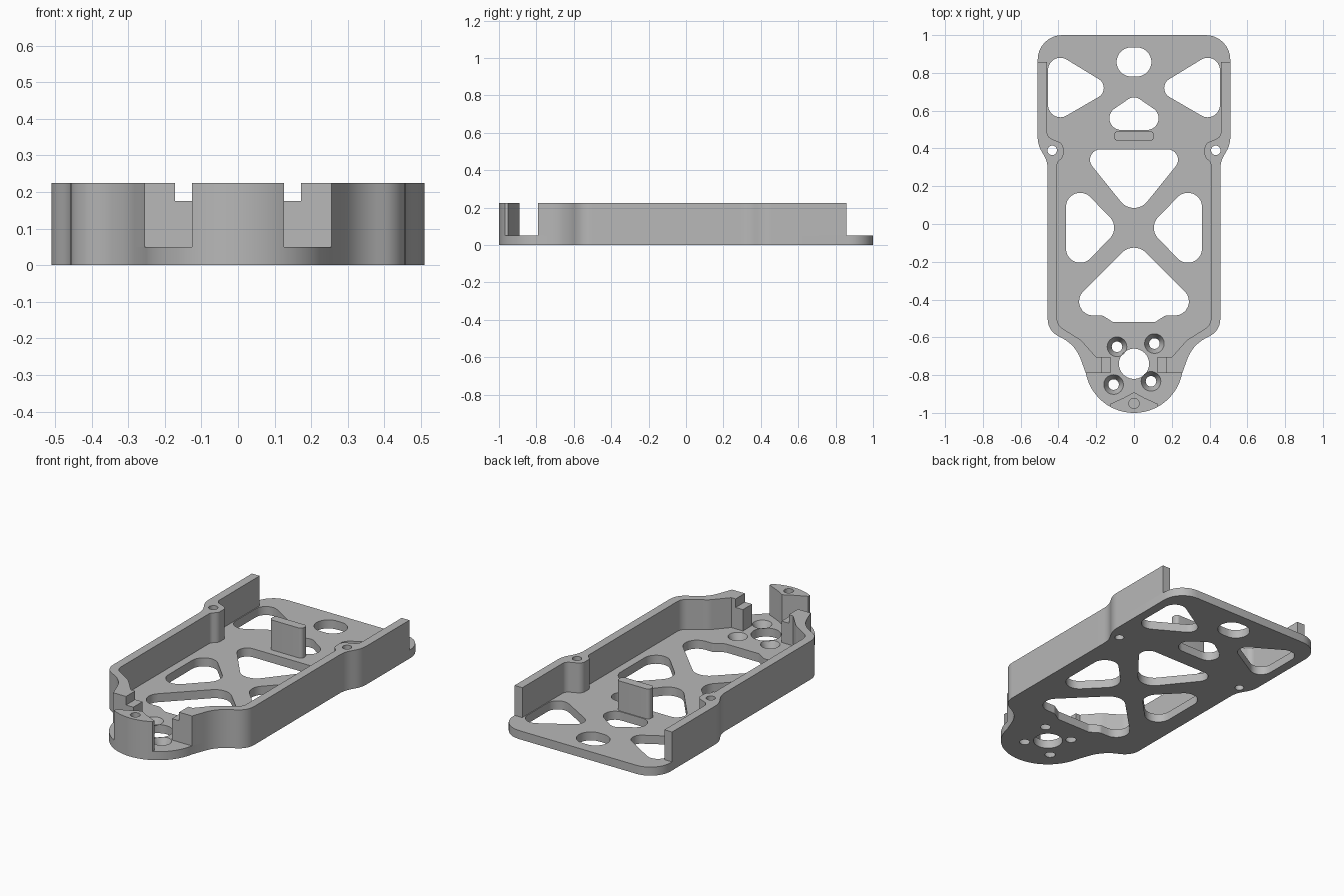
import bpy, bmesh, math
from mathutils import Vector
from mathutils.geometry import convex_hull_2d

if "Cube" in bpy.data.objects:
    bpy.data.objects.remove(bpy.data.objects["Cube"])

grey = bpy.data.materials.new("plain_grey")
grey.diffuse_color = (0.48, 0.48, 0.48, 1)
grey.use_nodes = True
grey.node_tree.nodes["Principled BSDF"].inputs["Base Color"].default_value = grey.diffuse_color
PLATE, TOP = 0.05, 0.225


def mirror(pts):
    return [(-p[0], *p[1:]) for p in pts]


def circle(x, y, r, n=32):
    return [(x + r * math.cos(2 * math.pi * i / n), y + r * math.sin(2 * math.pi * i / n)) for i in range(n)]


def arc(x, y, r, a0, a1, n):
    return [(x + r * math.cos(a0 + (a1 - a0) * i / n), y + r * math.sin(a0 + (a1 - a0) * i / n)) for i in range(n + 1)]


def hull(*circles):
    """Convex opening wrapped around circles (x, y, r)."""
    pts = [Vector(p) for c in circles for p in circle(*c, n=48)]
    return [tuple(pts[i]) for i in convex_hull_2d(pts)]


def fillet(points, n=8):
    """Closed outline of (x, y, radius) with rounded corners."""
    out = []
    for i, (x, y, r) in enumerate(points):
        p = Vector((x, y))
        if r == 0:
            out.append((x, y))
            continue
        a = (Vector(points[i - 1][:2]) - p).normalized()
        b = (Vector(points[(i + 1) % len(points)][:2]) - p).normalized()
        half = a.angle(b) / 2
        centre = p + (a + b).normalized() * (r / math.sin(half))
        t = r / math.tan(half)
        u, v = p + a * t - centre, p + b * t - centre
        full = u.angle(v)
        for k in range(n + 1):
            f = k / n
            q = centre + (u * math.sin((1 - f) * full) + v * math.sin(f * full)) / math.sin(full)
            out.append((q.x, q.y))
    return out


def prism(name, outline, z0, z1, holes=()):
    """Solid plate; each hole is (lower loop, upper loop) so it may taper."""
    bm = bmesh.new()
    levels = []
    for side, z in ((0, z0), (1, z1)):
        loops, edges = [], []
        for pts in [outline] + [h[side] for h in holes]:
            vs = [bm.verts.new((x, y, z)) for x, y in pts]
            edges += [bm.edges.new((vs[i - 1], vs[i])) for i in range(len(vs))]
            loops.append(vs)
        bmesh.ops.triangle_fill(bm, edges=edges, use_beauty=True, normal=(0, 0, 1))
        levels.append(loops)
    for lo, hi in zip(*levels):
        for i in range(len(lo)):
            bm.faces.new((lo[i - 1], lo[i], hi[i], hi[i - 1]))
    bmesh.ops.recalc_face_normals(bm, faces=bm.faces)
    mesh = bpy.data.meshes.new(name)
    bm.to_mesh(mesh)
    bm.free()
    mesh.materials.append(grey)
    ob = bpy.data.objects.new(name, mesh)
    bpy.context.collection.objects.link(ob)
    bpy.ops.object.select_all(action='DESELECT')
    ob.select_set(True)
    bpy.context.view_layer.objects.active = ob
    bpy.ops.object.shade_smooth_by_angle(angle=math.radians(30))
    return ob


# Left outer edge, shared by the plate and the walls, back to front
SIDE = [(-.51, .42, .15), (-.457, .33, .15), (-.457, -.565, .1), (-.31, -.64, .2), (-.255, -.79, 0)]
NOSE = (0, -.74, .26)
a = math.atan2(.05, .255)
nose_arc = [(x, y, 0) for x, y in arc(*NOSE, math.pi + a, 2 * math.pi - a, 40)[1:-1]]
outline = fillet([(-.51, 1, .13)] + SIDE + nose_arc + mirror(SIDE[::-1]) + [(.51, 1, .13)])

# Openings in the plate
side_rear = hull((-.39, .815, .065), (-.39, .63, .065), (-.215, .72, .055))
side_mid = hull((-.285, .09, .075), (-.285, -.13, .075), (-.185, -.02, .08))
front_half = [(.397, -.485, .075), (.165, -.485, .03), (.11, -.52, .03)]
openings = [
    side_rear, mirror(side_rear), side_mid, mirror(side_mid),
    hull((-.015, .858, .077), (.015, .858, .077)),
    hull((0, .615, .055), (-.068, .56, .062), (.068, .56, .062)),
    hull((-.178, .34, .055), (.178, .34, .055), (0, .175, .09)),
    fillet([(0, -.088, .09)] + front_half + mirror(front_half[::-1])),
    circle(0, -.74, .08, 48),
    circle(-.433, .39, .025), circle(.433, .39, .025),
]
holes = [(o, o) for o in openings]
# Countersunk screw holes
for x, y in ((-.09, -.65), (.108, -.633), (-.108, -.85), (.09, -.833)):
    holes.append((circle(x, y, .028), circle(x, y, .052)))
prism("base_plate", outline, 0, PLATE, holes)

# Side walls with screw bosses, and the low step at each front end
wall = fillet([(-.51, .857, 0)] + SIDE + [
    (-.172, -.79, 0), (-.172, -.705, 0), (-.2, -.705, 0), (-.28, -.615, .1), (-.407, -.535, .06),
    (-.407, .325, .03), (-.374, .355, .04), (-.374, .425, .04), (-.46, .46, .04), (-.46, .857, 0)])
step = [(-.172, -.79), (-.125, -.79), (-.125, -.705), (-.172, -.705)]
boss_hole = circle(-.433, .39, .025)
for label, flip in (("left", list), ("right", mirror)):
    h = flip(boss_hole)
    prism(label + "_wall", flip(wall), PLATE, TOP, [(h, h)])
    prism(label + "_step", flip(step), PLATE, .175)

# Front post with its blind screw hole
b = math.acos(.125 / .26)
post = arc(*NOSE, math.pi + b, 2 * math.pi - b, 16) + [(.125, -.952), (.05, -.918), (0, -.89), (-.05, -.918), (-.125, -.952)]
h = circle(0, -.95, .027)
prism("front_post", post, PLATE, TOP, [(h, h)])

# Upright tab at the rear
prism("rear_tab", fillet([(-.105, .44, .02), (.105, .44, .02), (.105, .492, .02), (-.105, .492, .02)]), PLATE, TOP)
